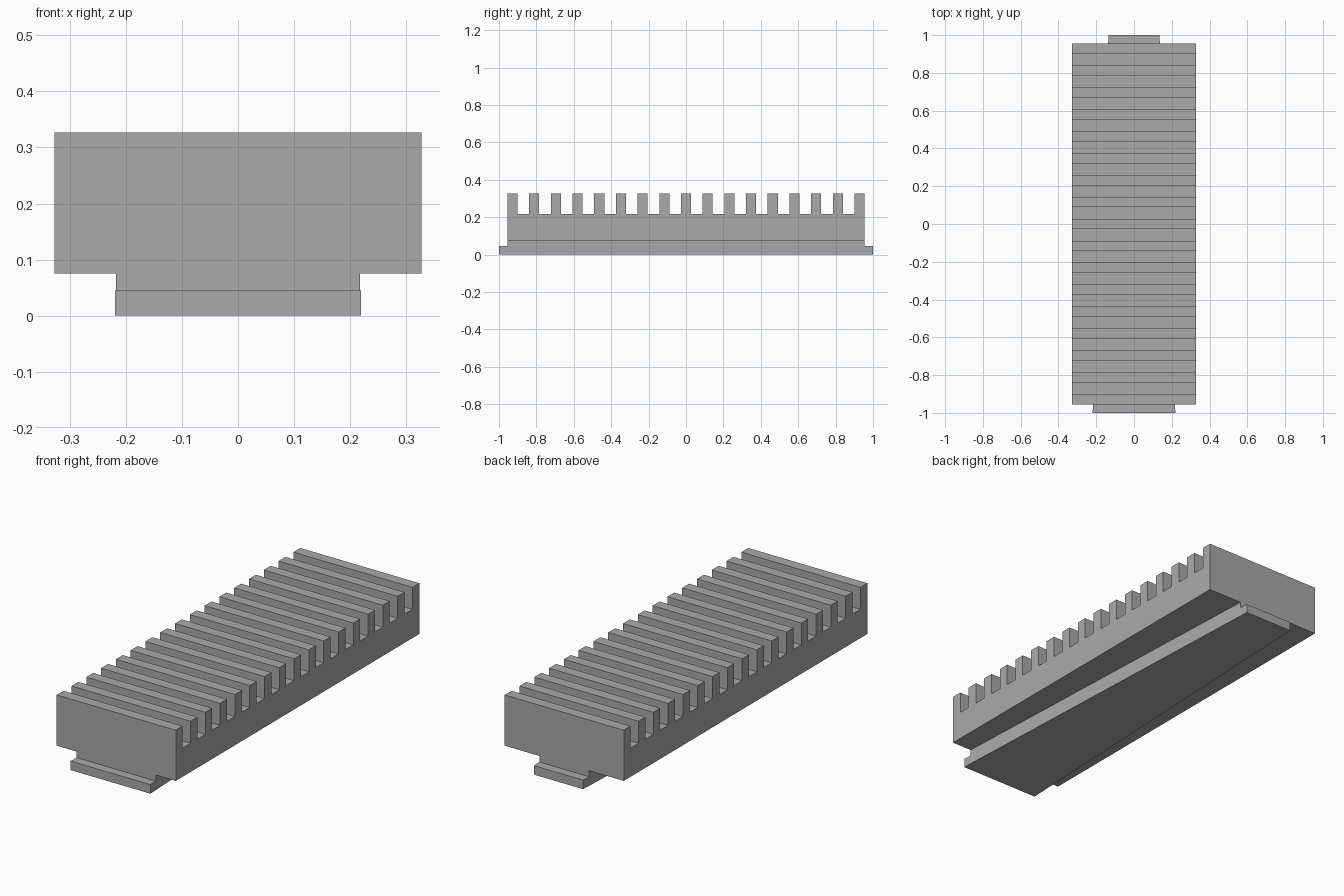
import bpy
import bmesh

cube = bpy.data.objects.get("Cube")
if cube:
    bpy.data.objects.remove(cube, do_unlink=True)

GREY = (0.4, 0.4, 0.4, 1)
metal = bpy.data.materials.new("plain grey")
metal.use_nodes = True
metal.diffuse_color = GREY
metal.node_tree.nodes["Principled BSDF"].inputs["Base Color"].default_value = GREY


def prism(name, outline, offset):
    """Extrude a closed planar outline along the offset vector."""
    bm = bmesh.new()
    face = bm.faces.new([bm.verts.new(p) for p in outline])
    ext = bmesh.ops.extrude_face_region(bm, geom=[face], use_keep_orig=True)
    moved = [g for g in ext["geom"] if isinstance(g, bmesh.types.BMVert)]
    bmesh.ops.translate(bm, verts=moved, vec=offset)
    bmesh.ops.recalc_face_normals(bm, faces=bm.faces)
    mesh = bpy.data.meshes.new(name)
    bm.to_mesh(mesh)
    bm.free()
    mesh.materials.append(metal)
    obj = bpy.data.objects.new(name, mesh)
    bpy.context.collection.objects.link(obj)
    return obj


HALF_W, HALF_L = 0.327, 0.955
BOTTOM, GROOVE, TOP = 0.075, 0.218, 0.327
FINS, FIN_T = 17, 0.054
pitch = (2 * HALF_L - FIN_T) / (FINS - 1)

# Finned body: comb profile extruded across the width
profile = [(HALF_L, BOTTOM), (-HALF_L, BOTTOM)]
for i in range(FINS):
    y0 = -HALF_L + i * pitch
    y1 = y0 + FIN_T
    if i > 0:
        profile.append((y0, GROOVE))
    profile += [(y0, TOP), (y1, TOP)]
    if i < FINS - 1:
        profile.append((y1, GROOVE))
prism("finned_body", [(-HALF_W, y, z) for y, z in profile], (2 * HALF_W, 0, 0))


def taper(name, half_l, z0, z1):
    """Slab that narrows evenly from front to back."""
    def w(y):
        return 0.177 - 0.042 * y
    outline = [(side * w(y), y, z0) for side, y in
               ((-1, -half_l), (1, -half_l), (1, half_l), (-1, half_l))]
    return prism(name, outline, (0, 0, z1 - z0))


# Tapered foot plate and the shorter neck joining it to the body
taper("foot_plate", 1.0, 0, 0.045)
taper("foot_neck", HALF_L, 0.045, BOTTOM)
